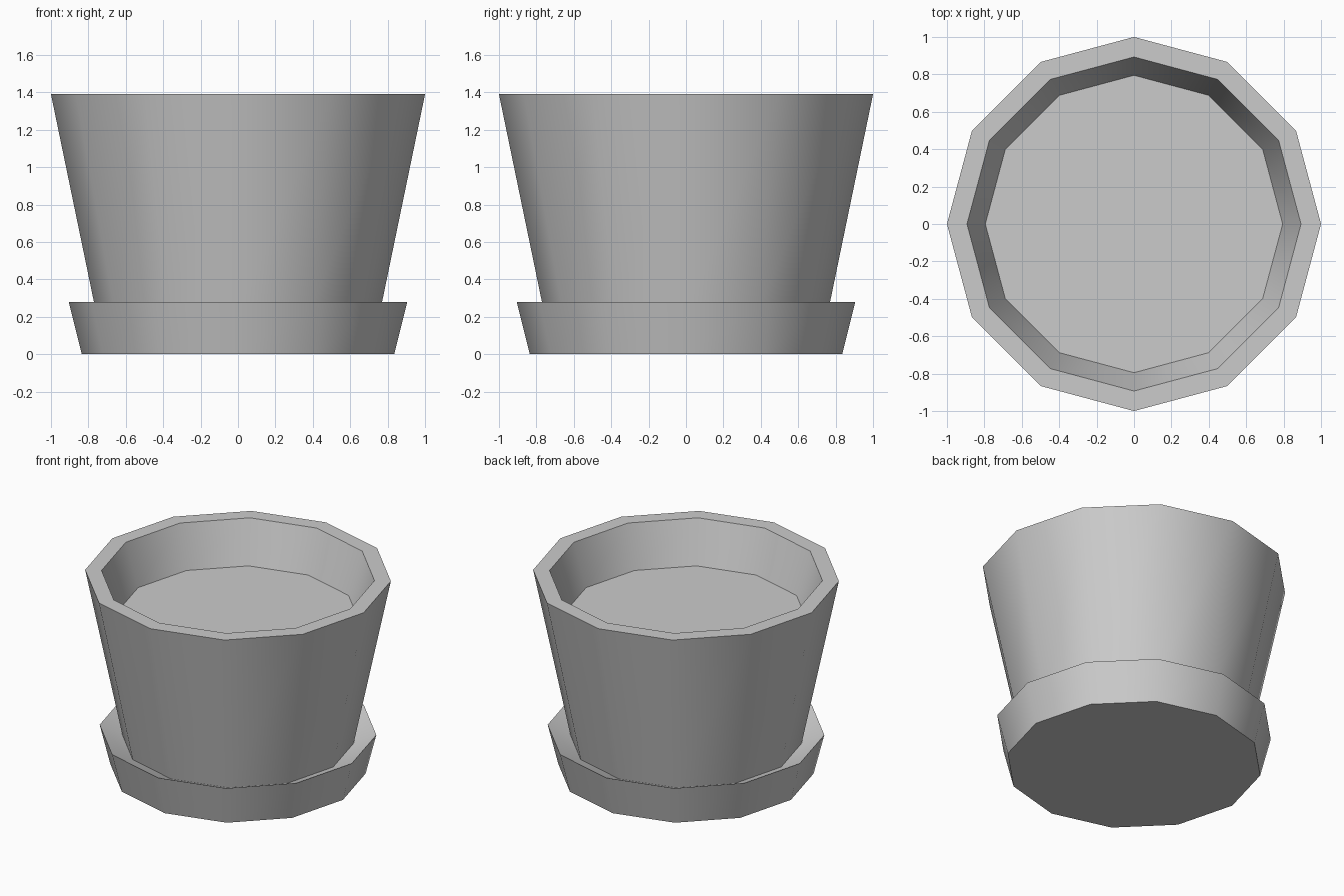
import bpy, bmesh
from math import cos, sin, radians

if "Cube" in bpy.data.objects:
    bpy.data.objects.remove(bpy.data.objects["Cube"])

SIDES = 12


def lathe(name, profile, cap_first=False):
    """Spin a (radius, height) profile into a 12-sided shell, optionally capping its first ring."""
    bm = bmesh.new()
    rings = []
    for r, z in profile:
        rings.append([bm.verts.new((r * cos(radians(360 * i / SIDES)),
                                    r * sin(radians(360 * i / SIDES)), z))
                      for i in range(SIDES)])
    for a, b in zip(rings, rings[1:]):
        for i in range(SIDES):
            j = (i + 1) % SIDES
            bm.faces.new((a[i], a[j], b[j], b[i]))
    if cap_first:
        # downward cap under a shell, upward when it is the only ring
        ring = rings[0]
        bm.faces.new(ring[::-1] if len(rings) > 1 else ring)
    mesh = bpy.data.meshes.new(name)
    bm.to_mesh(mesh)
    bm.free()
    obj = bpy.data.objects.new(name, mesh)
    bpy.context.collection.objects.link(obj)
    bpy.ops.object.select_all(action='DESELECT')
    obj.select_set(True)
    bpy.context.view_layer.objects.active = obj
    bpy.ops.object.shade_smooth_by_angle(angle=radians(40))
    return obj


# Saucer: flat base, flared side, ledge sloping in to the foot of the pot
lathe("saucer", [(0.835, 0), (0.905, 0.28), (0.757, 0.215)], cap_first=True)

# Pot: flared outside wall, flat rim, inside wall down to the soil
lathe("pot", [(0.757, 0.215), (1.0, 1.39), (0.893, 1.39), (0.795, 1.09)])

# Soil: flat disc closing the inside
lathe("soil", [(0.795, 1.09)], cap_first=True)
